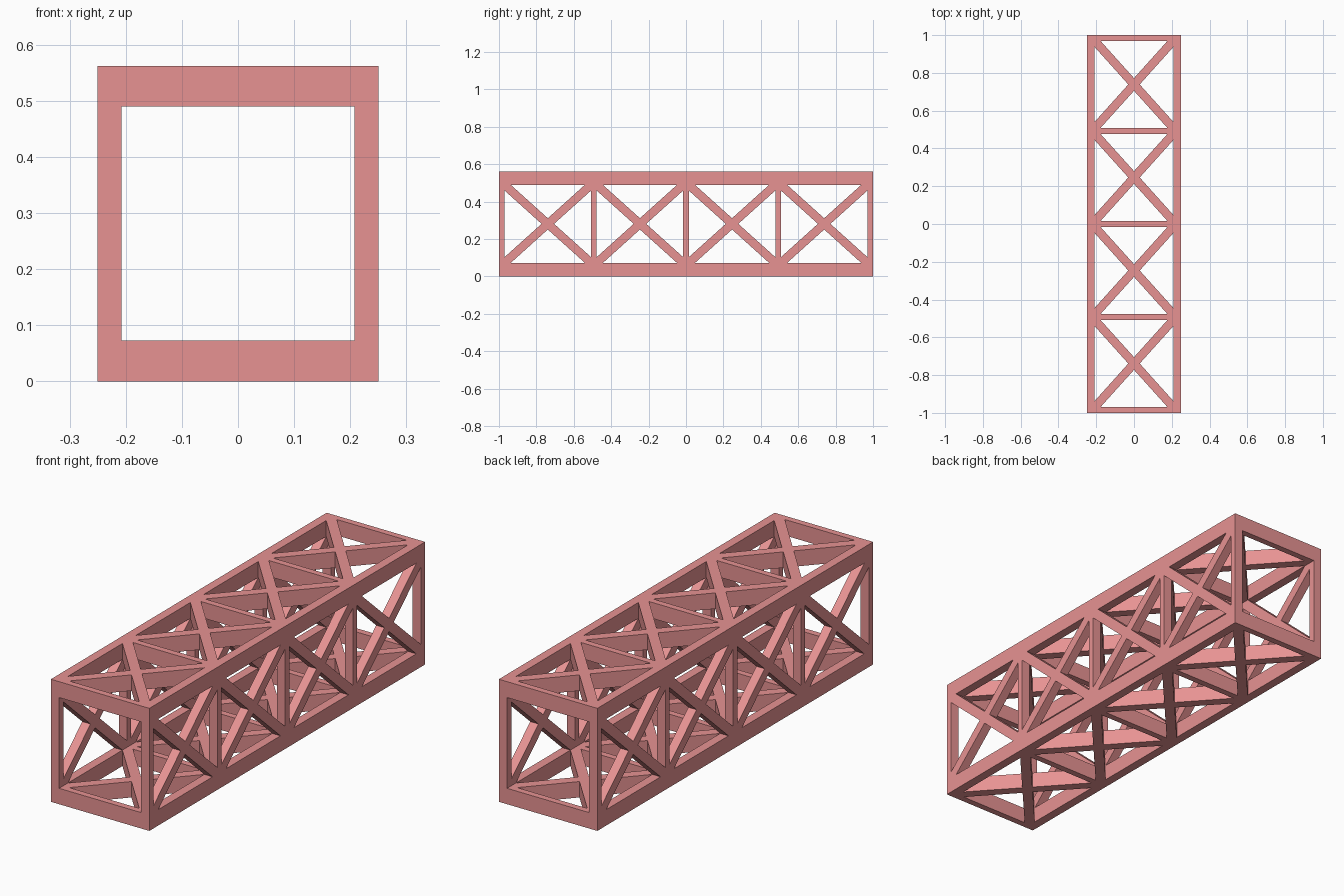
import bpy, bmesh, math
from mathutils import Matrix, Vector

if "Cube" in bpy.data.objects:
    bpy.data.objects.remove(bpy.data.objects["Cube"])

W, L, H = 0.25, 1.0, 0.5625      # half width, half length, height
CX, CZ, PY = 0.042, 0.073, 0.03  # chord width, chord height, post thickness
BAR = 0.045                      # brace width

mat = bpy.data.materials.new("dusty_pink")
mat.diffuse_color = (0.8, 0.29, 0.29, 1)
mat.use_nodes = True
mat.node_tree.nodes["Principled BSDF"].inputs["Base Color"].default_value = mat.diffuse_color


def box(name, centre, size, rot=None):
    bm = bmesh.new()
    bmesh.ops.create_cube(bm, size=1)
    m = Matrix.Translation(centre) @ (rot or Matrix()) @ Matrix.Diagonal((*size, 1))
    bmesh.ops.transform(bm, matrix=m, verts=bm.verts)
    me = bpy.data.meshes.new(name)
    bm.to_mesh(me)
    bm.free()
    me.materials.append(mat)
    ob = bpy.data.objects.new(name, me)
    bpy.context.collection.objects.link(ob)
    return ob


def brace(name, a, b, depth_axis, depth):
    """Flat bar from a to b, with its depth along the given axis."""
    a, b = Vector(a), Vector(b)
    y = (b - a).normalized()
    z = Vector(depth_axis)
    x = y.cross(z)
    rot = Matrix((x, y, z)).transposed().to_4x4()
    box(name, (a + b) / 2, (BAR, (b - a).length, depth), rot)


def cross(name, centre, u, v, axis, depth):
    """X brace: one full bar and two half bars meeting it."""
    c, u, v = Vector(centre), Vector(u), Vector(v)
    d1, d2 = u + v, u - v
    e = 1 + 0.01 / d1.length     # ends sink into the frame
    ang = d1.angle(d2)
    s = BAR / 2 * 0.95 / math.sin(ang) / d2.length
    brace(name + "_long", c - d1 * e, c + d1 * e, axis, depth)
    brace(name + "_half_a", c + d2 * s * 0.5, c + d2 * e, axis, depth)
    brace(name + "_half_b", c - d2 * s * 0.5, c - d2 * e, axis, depth)


posts = [(-1 + 0.5 * i) * (L - PY / 2) for i in range(5)]
xs, zs = (-W + CX / 2, W - CX / 2), (CZ / 2, H - CZ / 2)

# four long chords
for x in xs:
    for z in zs:
        box("chord", (x, 0, z), (CX, 2 * L, CZ))

# posts and cross beams at every station
for y in posts:
    for x in xs:
        box("post", (x, y, H / 2), (CX, PY, H - 2 * CZ))
    for z in zs:
        box("cross_beam", (0, y, z), (2 * (W - CX), PY, CZ))

# X braces in every bay on the sides, top and bottom
for y0, y1 in zip(posts, posts[1:]):
    ym, hy = (y0 + y1) / 2, (y1 - y0 - PY) / 2
    for x in xs:
        cross("side_brace", (x, ym, H / 2), (0, hy, 0), (0, 0, H / 2 - CZ), (1, 0, 0), CX)
    for z in zs:
        cross("deck_brace", (0, ym, z), (0, hy, 0), (W - CX, 0, 0), (0, 0, 1), CZ)
